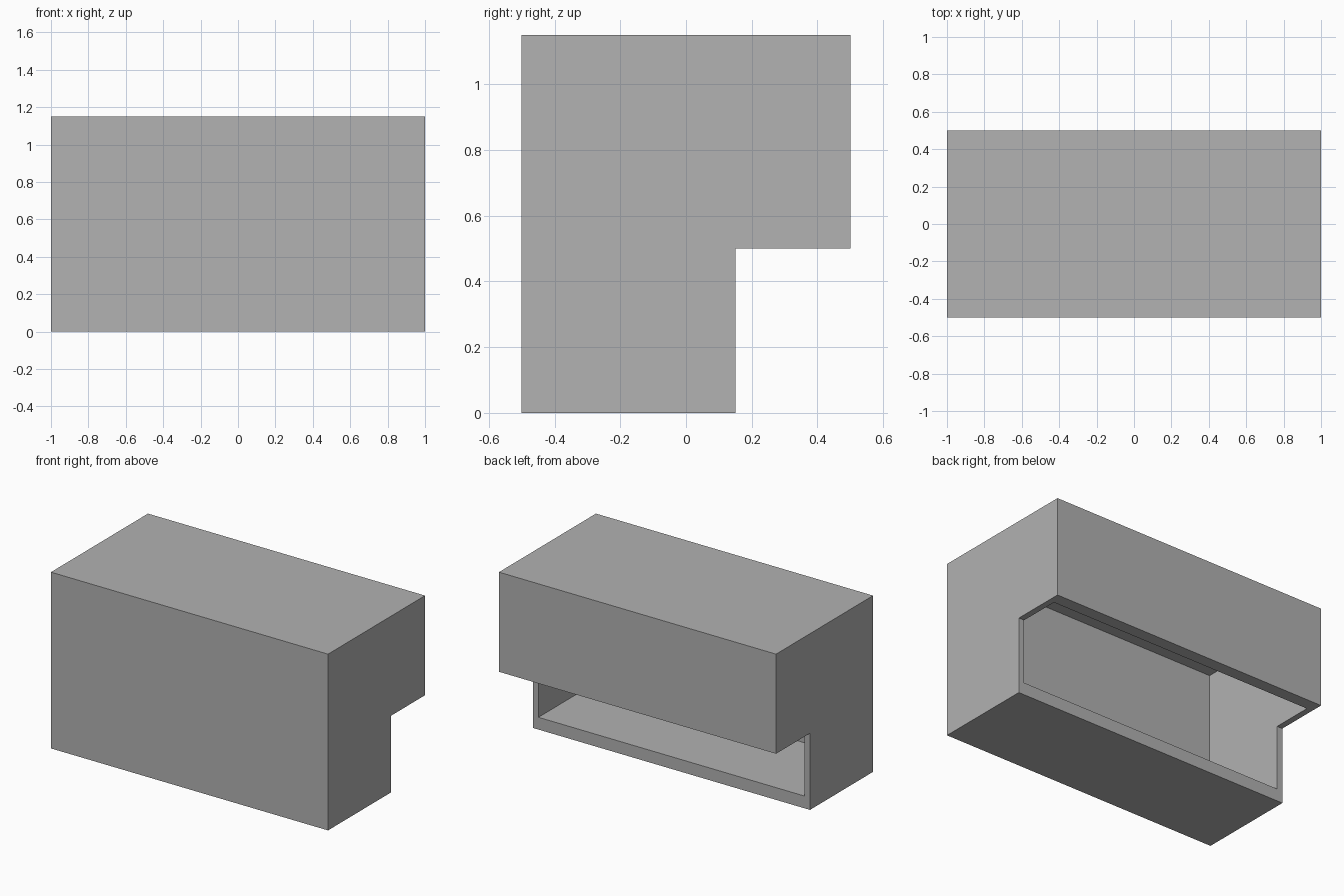
import bpy
import bmesh
from mathutils import Vector

default = bpy.data.objects.get("Cube")
if default:
    bpy.data.objects.remove(default, do_unlink=True)

WALL = 0.04    # front, top and end panels
THICK = 0.08   # floor and overhanging back panel

# Material
grey = bpy.data.materials.new("plain grey")
grey.use_nodes = True
colour = (0.445, 0.445, 0.445, 1)
grey.diffuse_color = colour
grey.node_tree.nodes["Principled BSDF"].inputs["Base Color"].default_value = colour


def extrude_profile(name, profile, half_width):
    """Extrude a (y, z) outline along x, centred on x = 0."""
    bm = bmesh.new()
    face = bm.faces.new([bm.verts.new((-half_width, y, z)) for y, z in profile])
    grown = bmesh.ops.extrude_face_region(bm, geom=[face])
    verts = [v for v in grown["geom"] if isinstance(v, bmesh.types.BMVert)]
    bmesh.ops.translate(bm, verts=verts, vec=Vector((2 * half_width, 0, 0)))
    bmesh.ops.recalc_face_normals(bm, faces=bm.faces)
    mesh = bpy.data.meshes.new(name)
    bm.to_mesh(mesh)
    bm.free()
    mesh.materials.append(grey)
    obj = bpy.data.objects.new(name, mesh)
    bpy.context.collection.objects.link(obj)
    return obj


# Outer body with the upper half overhanging at the back
body = extrude_profile("hollow_cabinet", [
    (-0.5, 0), (0.15, 0), (0.15, 0.5), (0.5, 0.5), (0.5, 1.15), (-0.5, 1.15)], 1)

# Cavity, which opens through the lower back and the overhang's underside
front, back = -0.5 + WALL, 0.5 - THICK
floor, ceiling = THICK, 1.15 - WALL
cavity = extrude_profile("cavity_cutter", [
    (front, floor), (back, floor), (back, ceiling), (front, ceiling)], 1 - WALL)
cavity.hide_render = True
cavity.hide_viewport = True
cavity.display_type = 'WIRE'

cut = body.modifiers.new("hollow", 'BOOLEAN')
cut.operation = 'DIFFERENCE'
cut.solver = 'EXACT'
cut.object = cavity
